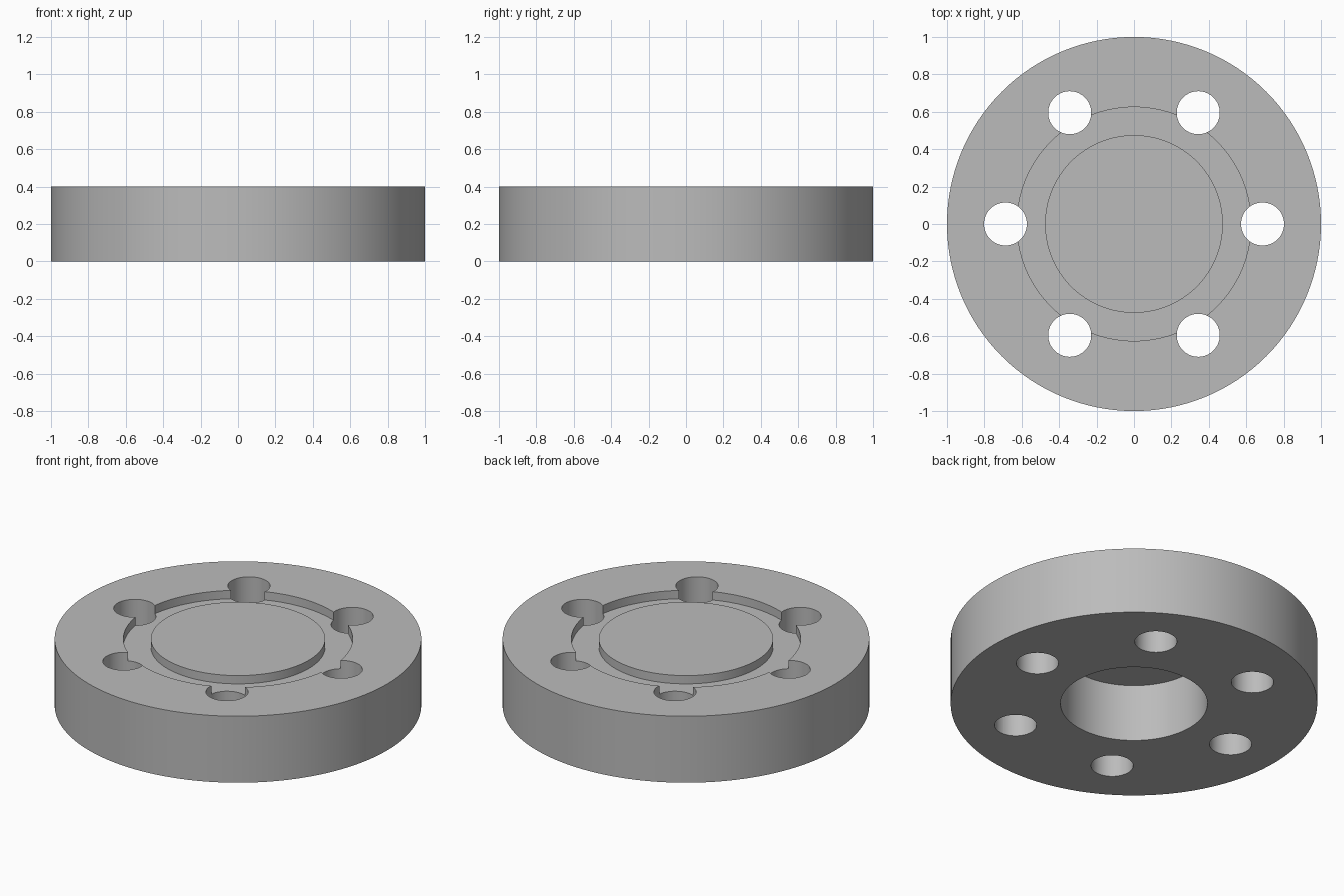
import bpy, bmesh, math
from mathutils import Matrix, Vector

if "Cube" in bpy.data.objects:
    bpy.data.objects.remove(bpy.data.objects["Cube"])

SEGMENTS = 128
HEIGHT = 0.4
FLOOR = 0.35
HOLE_RADIUS = 0.115
HOLE_CIRCLE = 0.687

metal = bpy.data.materials.new("plain grey metal")
metal.use_nodes = True
grey = (0.5, 0.5, 0.5, 1)
metal.diffuse_color = grey
metal.node_tree.nodes["Principled BSDF"].inputs["Base Color"].default_value = grey


def add_object(name, bm):
    bmesh.ops.recalc_face_normals(bm, faces=bm.faces)
    mesh = bpy.data.meshes.new(name)
    bm.to_mesh(mesh)
    bm.free()
    mesh.materials.append(metal)
    obj = bpy.data.objects.new(name, mesh)
    bpy.context.collection.objects.link(obj)
    return obj


def lathe(name, profile):
    """Spin an (r, z) profile round z and close its two end rings."""
    bm = bmesh.new()
    verts = [bm.verts.new((r, 0, z)) for r, z in profile]
    edges = [bm.edges.new(pair) for pair in zip(verts, verts[1:])]
    bmesh.ops.spin(bm, geom=verts + edges, cent=(0, 0, 0), axis=(0, 0, 1),
                   angle=math.tau, steps=SEGMENTS, use_duplicate=False)
    bmesh.ops.remove_doubles(bm, verts=bm.verts, dist=1e-5)
    bmesh.ops.holes_fill(bm, edges=[e for e in bm.edges if e.is_boundary], sides=0)
    return add_object(name, bm)


# Disc with a blind bore below and a ring groove round a raised centre
flange = lathe("flange_disc", [
    (0.4, FLOOR - 0.005), (0.4, 0), (1, 0), (1, HEIGHT),
    (0.625, HEIGHT), (0.625, FLOOR), (0.475, FLOOR), (0.475, HEIGHT)])

# Six bolt holes through the disc
bm = bmesh.new()
for i in range(6):
    place = Matrix.Rotation(i * math.tau / 6, 4, "Z") @ Matrix.Translation(
        Vector((HOLE_CIRCLE, 0, HEIGHT / 2)))
    bmesh.ops.create_cone(bm, cap_ends=True, segments=64, radius1=HOLE_RADIUS,
                          radius2=HOLE_RADIUS, depth=HEIGHT * 2, matrix=place)
cutter = add_object("bolt_hole_cutter", bm)
cutter.hide_render = True

bpy.ops.object.select_all(action="DESELECT")
flange.select_set(True)
bpy.context.view_layer.objects.active = flange
cut = flange.modifiers.new("bolt holes", "BOOLEAN")
cut.operation = "DIFFERENCE"
cut.solver = "EXACT"
cut.object = cutter
bpy.ops.object.modifier_apply(modifier=cut.name)
bpy.data.objects.remove(cutter)
bpy.ops.object.shade_smooth_by_angle(angle=math.radians(30))
